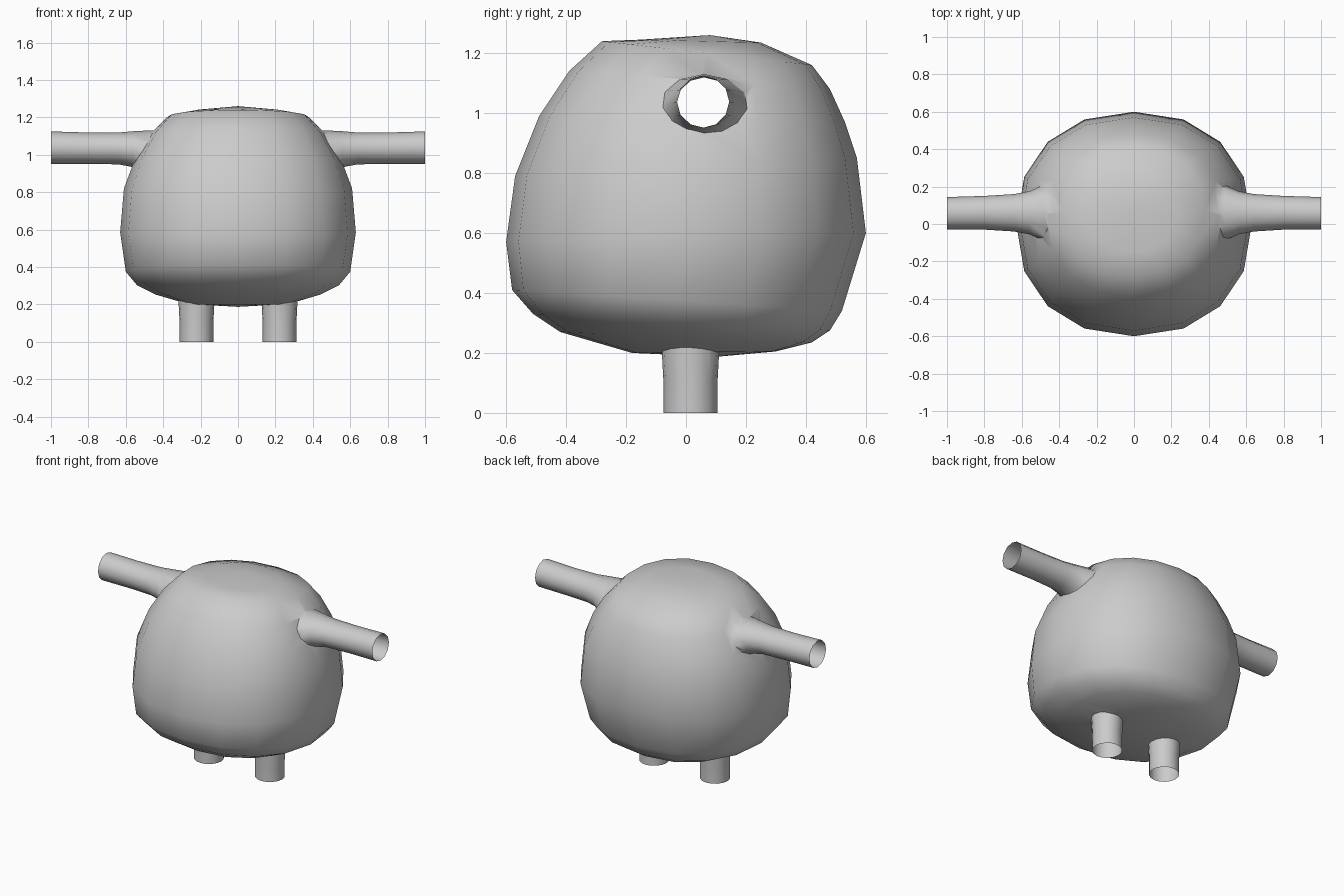
import bpy, bmesh, math
from mathutils import Vector

cube = bpy.data.objects.get("Cube")
if cube:
    bpy.data.objects.remove(cube, do_unlink=True)

GREY = (0.6, 0.6, 0.6, 1)
mat = bpy.data.materials.new("plain grey")
mat.use_nodes = True
mat.diffuse_color = GREY
mat.node_tree.nodes["Principled BSDF"].inputs["Base Color"].default_value = GREY


def loft(name, rings, start=None, end=None):
    """Skin a list of rings; each end closes to a point or a flat cap."""
    bm = bmesh.new()
    rows = [[bm.verts.new(p) for p in ring] for ring in rings]
    n = len(rows[0])
    for a, b in zip(rows, rows[1:]):
        for i in range(n):
            j = (i + 1) % n
            bm.faces.new((a[i], a[j], b[j], b[i]))
    for row, tip in ((rows[0], start), (rows[-1], end)):
        if tip is None:
            bm.faces.new(row)
        else:
            v = bm.verts.new(tip)
            for i in range(n):
                bm.faces.new((row[i], row[(i + 1) % n], v))
    bmesh.ops.recalc_face_normals(bm, faces=bm.faces)
    mesh = bpy.data.meshes.new(name)
    bm.to_mesh(mesh)
    bm.free()
    mesh.materials.append(mat)
    obj = bpy.data.objects.new(name, mesh)
    bpy.context.collection.objects.link(obj)
    return obj


def rounded(v, power=0.9):
    return math.copysign(abs(v) ** power, v)


def body_ring(front_y, front_z, back_y, back_z, half_width, n=16):
    """Slightly squared, tilted oval from a front point to a back point."""
    ring = []
    for i in range(n):
        a = math.tau * i / n
        t = (rounded(math.sin(a)) + 1) / 2
        ring.append((half_width * rounded(math.cos(a)),
                     front_y + (back_y - front_y) * t,
                     front_z + (back_z - front_z) * t))
    return ring


def oval(center, u, v, n=12):
    c, u, v = Vector(center), Vector(u), Vector(v)
    return [c + u * math.cos(math.tau * i / n) + v * math.sin(math.tau * i / n)
            for i in range(n)]


# Body: front y, front z, back y, back z, half width
profile = [
    (-.18, .20, .30, .205, .27),
    (-.42, .27, .42, .235, .44),
    (-.51, .33, .48, .275, .54),
    (-.58, .41, .52, .34, .60),
    (-.60, .57, .60, .60, .63),
    (-.57, .79, .57, .85, .61),
    (-.49, .99, .53, .97, .55),
    (-.39, 1.14, .48, 1.08, .47),
    (-.28, 1.24, .42, 1.16, .38),
    (-.15, 1.245, .25, 1.235, .22),
]
body = loft("body", [body_ring(*p) for p in profile],
            start=(0, .1, .187), end=(0, .08, 1.26))

# Arms flare into the body: x, centre y, centre z, y radius, z radius
arm = [
    (1, .057, 1.038, .087, .087),
    (.8, .06, 1.035, .09, .084),
    (.64, .06, 1.034, .10, .085),
    (.56, .06, 1.03, .115, .096),
    (.48, .06, 1.01, .15, .12),
    (.40, .06, .99, .18, .14),
]
# Legs: z, radius
leg = [(0, .09), (.1, .09), (.21, .096), (.3, .097)]

limbs = []
for side, word in ((1, "left"), (-1, "right")):
    limbs.append(loft(word + "_arm", [
        oval((side * x, y, z), (0, ry, 0), (0, 0, rz)) for x, y, z, ry, rz in arm]))
    limbs.append(loft(word + "_leg", [
        oval((side * .222, .015, z), (r, 0, 0), (0, r, 0), 16) for z, r in leg]))

# Join limbs to the body as one hollow skin
for limb in limbs:
    mod = body.modifiers.new(limb.name, 'BOOLEAN')
    mod.operation = 'UNION'
    mod.solver = 'EXACT'
    mod.object = limb
graph = bpy.context.evaluated_depsgraph_get()
skin = bpy.data.meshes.new_from_object(body.evaluated_get(graph))
body.modifiers.clear()
body.data = skin
for limb in limbs:
    bpy.data.objects.remove(limb, do_unlink=True)
body.name = "body_with_arms_and_legs"

# Open the ends of the arms and legs
bm = bmesh.new()
bm.from_mesh(skin)
caps = [f for f in bm.faces
        if all(abs(v.co.x) > .99 for v in f.verts) or all(v.co.z < .01 for v in f.verts)]
bmesh.ops.delete(bm, geom=caps, context='FACES')
bm.to_mesh(skin)
bm.free()
skin.materials.clear()
skin.materials.append(mat)

bpy.context.view_layer.objects.active = body
body.select_set(True)
bpy.ops.object.shade_smooth_by_angle(angle=math.radians(55))
